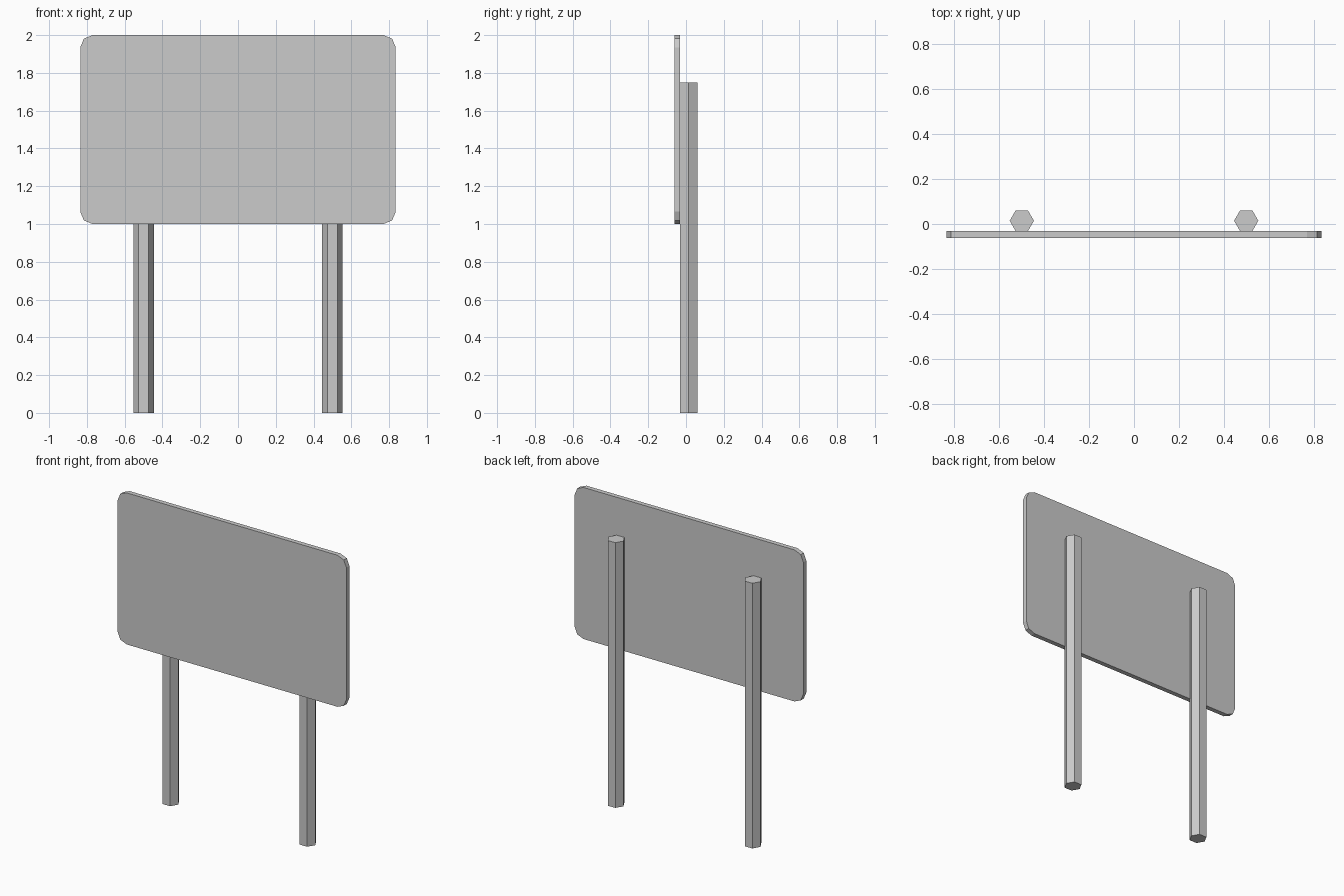
import bpy
import bmesh
from math import cos, sin, pi

cube = bpy.data.objects.get("Cube")
if cube:
    bpy.data.objects.remove(cube, do_unlink=True)

# Single plain grey for the whole sign
grey = bpy.data.materials.new("plain grey")
grey.use_nodes = True
colour = (0.6, 0.6, 0.6, 1)
grey.diffuse_color = colour
grey.node_tree.nodes["Principled BSDF"].inputs["Base Color"].default_value = colour


def prism(name, outline, offset):
    """Extrude a closed outline of 3D points along an offset."""
    bm = bmesh.new()
    base = bm.faces.new([bm.verts.new(p) for p in outline])
    ext = bmesh.ops.extrude_face_region(bm, geom=[base], use_keep_orig=True)
    moved = [v for v in ext["geom"] if isinstance(v, bmesh.types.BMVert)]
    bmesh.ops.translate(bm, verts=moved, vec=offset)
    bmesh.ops.recalc_face_normals(bm, faces=bm.faces)
    mesh = bpy.data.meshes.new(name)
    bm.to_mesh(mesh)
    bm.free()
    mesh.materials.append(grey)
    obj = bpy.data.objects.new(name, mesh)
    bpy.context.collection.objects.link(obj)
    return obj


# Board with two-segment rounded corners
half_w, half_h, mid_z, r = 0.835, 0.5, 1.5, 0.065
outline = []
for i, (sx, sz) in enumerate([(1, 1), (-1, 1), (-1, -1), (1, -1)]):
    for step in range(3):
        a = i * pi / 2 + step * pi / 4
        outline.append((sx * (half_w - r) + r * cos(a), -0.062,
                        mid_z + sz * (half_h - r) + r * sin(a)))
prism("sign_board", outline, (0, 0.031, 0))

# Hexagonal posts behind the board
post_r = 0.054
for name, x in (("left_post", 0.5), ("right_post", -0.5)):
    hexagon = [(x + post_r * cos(k * pi / 3), 0.0145 + post_r * sin(k * pi / 3), 0)
               for k in range(6)]
    prism(name, hexagon, (0, 0, 1.75))
